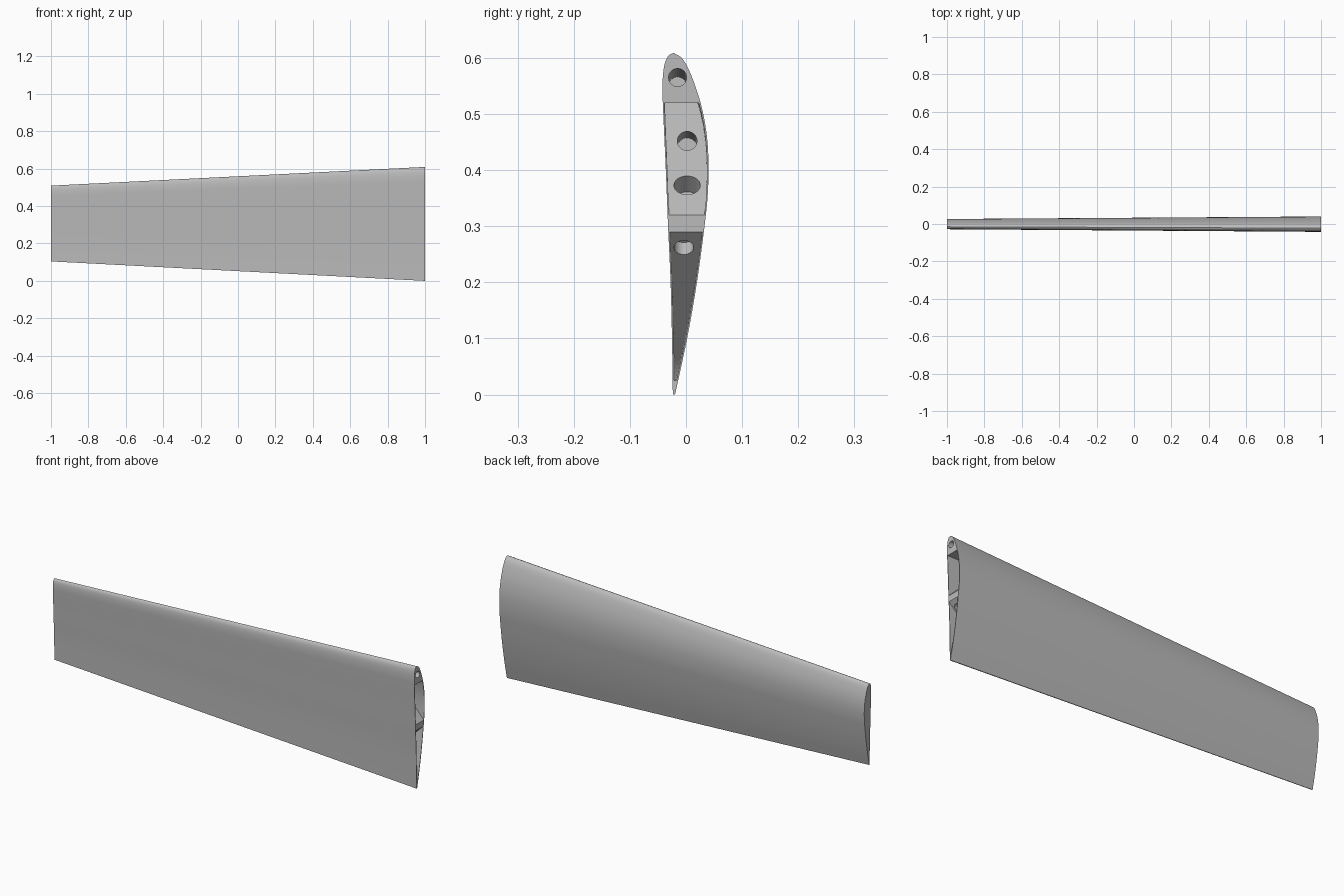
import bpy, bmesh, math
from mathutils import Vector

if "Cube" in bpy.data.objects:
    bpy.data.objects.remove(bpy.data.objects["Cube"])

grey = bpy.data.materials.new("wing_grey")
grey.use_nodes = True
grey.diffuse_color = (0.5, 0.5, 0.5, 1)
grey.node_tree.nodes["Principled BSDF"].inputs["Base Color"].default_value = (0.5, 0.5, 0.5, 1)

# Root aerofoil as (y, z), each side from trailing edge up to the nose
FRONT = [(-.0235, 0), (-.025, .1), (-.0275, .2), (-.032, .3), (-.036, .4),
         (-.0405, .5), (-.042, .55), (-.039, .585), (-.032, .603), (-.022, .609)]
BACK = [(-.0195, 0), (.002, .1), (.0195, .2), (.033, .3), (.039, .36), (.04, .42),
        (.036, .47), (.026, .52), (.009, .57), (-.006, .598), (-.022, .609)]


def spline(points, steps=6):
    """Catmull-Rom curve through the points."""
    p = [Vector(q) for q in points]
    p = [2 * p[0] - p[1]] + p + [p[-1] + (p[-1] - p[-2]) * .3]
    out = []
    for a, b, c, d in zip(p, p[1:], p[2:], p[3:]):
        for i in range(steps):
            t = i / steps
            out.append(.5 * (2 * b + (c - a) * t + (2 * a - 5 * b + 4 * c - d) * t**2
                             + (3 * b - a - 3 * c + d) * t**3))
    return out + [p[-2]]


front, back = spline(FRONT), spline(BACK)


def taper(x):
    """Chord scale and trailing edge height at span position x."""
    t = (1 - x) / 2
    return 1 - .335 * t, .104 * t


def side_y(side, x, z):
    """Depth of one skin at span x and height z."""
    s, lift = taper(x)
    h = (z - lift) / s
    for a, b in zip(side, side[1:]):
        if h <= b.y:
            return s * (a.x + (b.x - a.x) * (h - a.y) / (b.y - a.y))
    return s * side[-1].x


def loft(name, rings):
    """Closed solid through rings of equal length."""
    bm = bmesh.new()
    loops = [[bm.verts.new(v) for v in ring] for ring in rings]
    n = len(loops[0])
    for a, b in zip(loops, loops[1:]):
        for i in range(n):
            j = (i + 1) % n
            bm.faces.new((a[i], a[j], b[j], b[i]))
    bm.faces.new(loops[0][::-1])
    bm.faces.new(loops[-1])
    bmesh.ops.recalc_face_normals(bm, faces=bm.faces)
    mesh = bpy.data.meshes.new(name)
    bm.to_mesh(mesh)
    bm.free()
    obj = bpy.data.objects.new(name, mesh)
    bpy.context.collection.objects.link(obj)
    mesh.materials.append(grey)
    return obj


def pocket(name, low, high, skin, inner_x, count=14):
    """Cutter following the skins, with a sloping inner wall."""
    rings = []
    for i in range(count + 1):
        z = low + (high - low) * i / count
        ring = []
        for x in (1.05, inner_x(z)):
            near, far = side_y(front, min(x, 1), z) + skin, side_y(back, min(x, 1), z) - skin
            far = max(far, near + .001)
            ring += [(x, near, z), (x, far, z)] if x > 1.04 else [(x, far, z), (x, near, z)]
        rings.append(ring)
    return loft(name, rings)


def bore(name, start, direction, radius, length, lead=.03):
    """Round cutter from just outside a start point along a direction."""
    d = Vector(direction).normalized()
    u = Vector((0, 1, 0))
    v = d.cross(u)
    rings = []
    for s in (-lead, length):
        c = Vector(start) + d * s
        rings.append([c + radius * (u * math.cos(a) + v * math.sin(a))
                      for a in (math.tau * k / 32 for k in range(32))])
    return loft(name, rings)


# Tapered wing panel
outline = front + back[-2::-1]
rings = []
for i in range(9):
    x = 1 - i / 4
    s, lift = taper(x)
    rings.append([(x, p.x * s, p.y * s + lift) for p in outline])
wing = loft("wing_panel", rings)

# Root pockets with 45 degree inner walls, and the joining bores
cutters = [
    pocket("spar_pocket", .32, .52, .0025, lambda z: 1 - (z - .32)),
    pocket("trailing_pocket", .025, .29, .0025, lambda z: max(1 - (.29 - z), .745)),
    bore("nose_bore", (1, -.015, .565), (-1, 0, -.05), .016, .3),
    bore("spar_bore", (.868, .002, .452), (-1, 0, -.04), .0175, .3),
    bore("spar_slant_bore", (.947, .002, .373), (-1, 0, -1), .0235, .04),
    bore("trailing_slant_bore", (.972, -.004, .262), (-1, 0, 1), .0175, .03),
]
bpy.context.view_layer.objects.active = wing
for cutter in cutters:
    cutter.hide_render = True
    mod = wing.modifiers.new(cutter.name, "BOOLEAN")
    mod.operation, mod.solver, mod.object = "DIFFERENCE", "EXACT", cutter
    bpy.ops.object.modifier_apply(modifier=mod.name)
    bpy.data.objects.remove(cutter)

bpy.ops.object.select_all(action="DESELECT")
wing.select_set(True)
bpy.ops.object.shade_smooth_by_angle(angle=math.radians(30))
